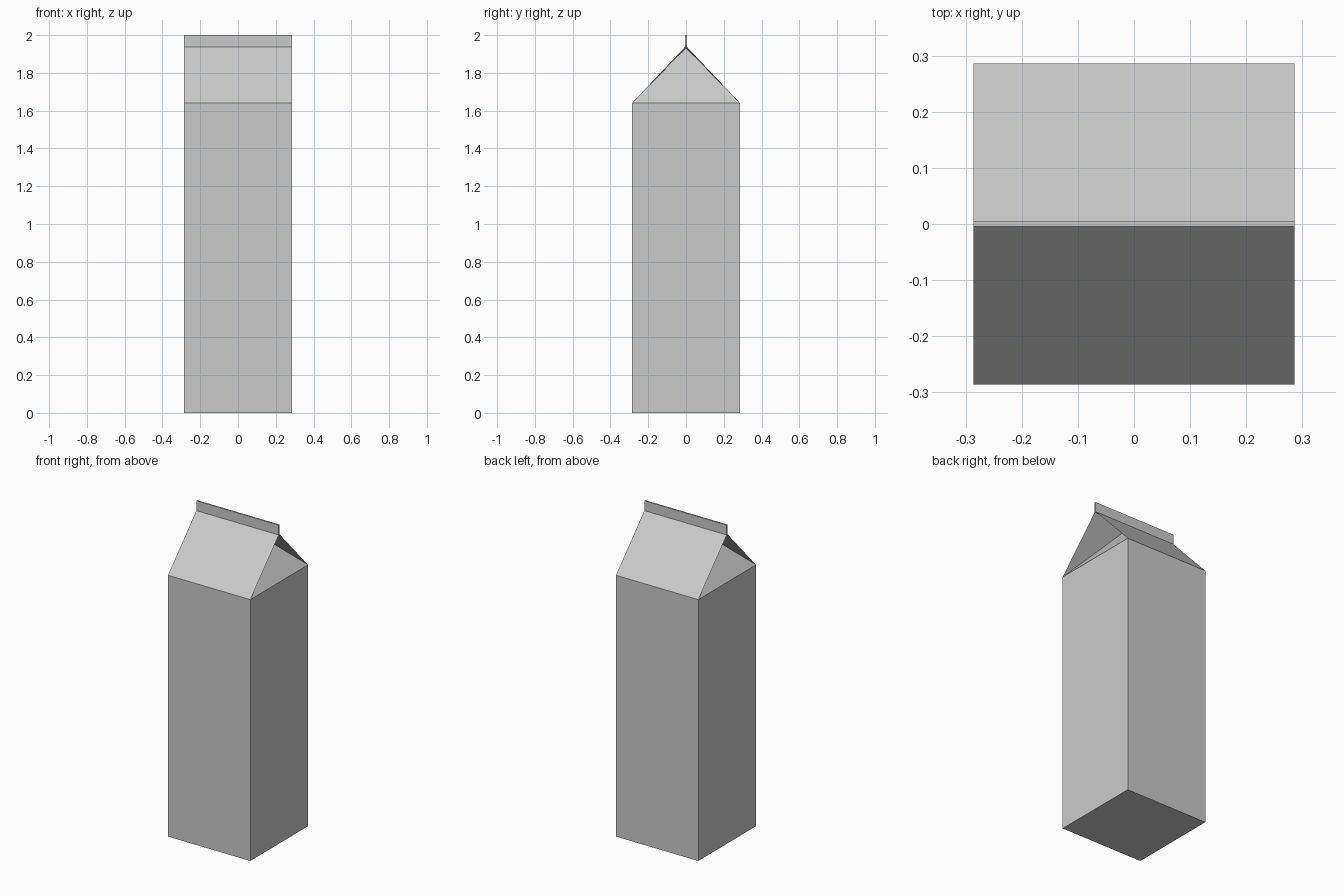
import bpy
import bmesh

if "Cube" in bpy.data.objects:
    bpy.data.objects.remove(bpy.data.objects["Cube"])

HALF = 0.286        # half width of the square body
EAVE, RIDGE, TOP = 1.64, 1.938, 2.0
SEAL = 0.0045       # half thickness of the top seal
FOLD_X = 0.03       # how far in the gable ends are folded

bm = bmesh.new()


def ring(half_y, z):
    """Four corners: front left, front right, back right, back left."""
    return [bm.verts.new((x, y, z)) for x, y in
            ((-HALF, -half_y), (HALF, -half_y), (HALF, half_y), (-HALF, half_y))]


base, eave, ridge, top = [ring(y, z) for y, z in
                          ((HALF, 0), (HALF, EAVE), (SEAL, RIDGE), (SEAL, TOP))]

# Bottom panel and top edge of the seal
bm.faces.new(base[::-1])
bm.faces.new(top)

# Body walls and upright seal
for low, high in ((base, eave), (ridge, top)):
    for i in range(4):
        j = (i + 1) % 4
        bm.faces.new((low[i], low[j], high[j], high[i]))

# Sloping roof panels
for i, j in ((0, 1), (2, 3)):
    bm.faces.new((eave[i], eave[j], ridge[j], ridge[i]))

# Gable ends: recessed triangle with flaps tucked under the roof
for side, i, j in ((1, 1, 2), (-1, 3, 0)):
    apex = bm.verts.new((side * FOLD_X, 0, RIDGE - 0.007))
    bm.faces.new((eave[i], eave[j], apex))
    bm.faces.new((eave[j], ridge[j], apex))
    bm.faces.new((ridge[j], ridge[i], apex))
    bm.faces.new((ridge[i], eave[i], apex))

bmesh.ops.recalc_face_normals(bm, faces=bm.faces[:])
mesh = bpy.data.meshes.new("gable_top_carton")
bm.to_mesh(mesh)
bm.free()
carton = bpy.data.objects.new("gable_top_carton", mesh)
bpy.context.collection.objects.link(carton)
